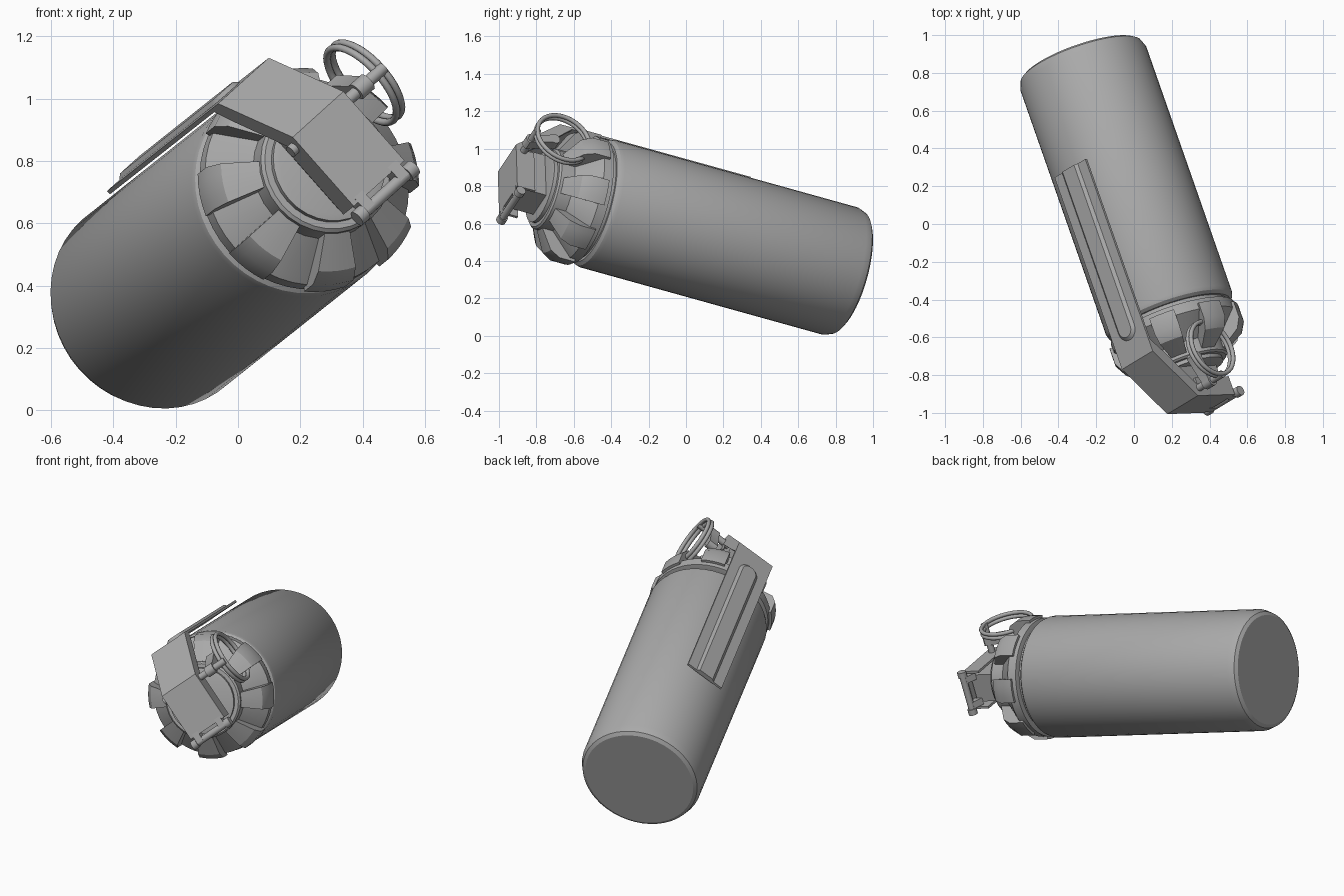
import bpy, bmesh, math
from mathutils import Matrix, Vector

if "Cube" in bpy.data.objects:
    bpy.data.objects.remove(bpy.data.objects["Cube"])

# Canister frame: local x = across the lever, y = towards the lever, z = along the body to the fuse
F = Vector((0.3195, -0.913, 0.2538)).normalized()
U = Vector((-0.662, -0.024, 0.749))
U = (U - U.dot(F) * F).normalized()
W = U.cross(F)
FRAME = Matrix((W, U, F)).transposed().to_4x4()
FRAME.translation = (0.02, 0, 0.575)

grey = bpy.data.materials.new("plain_grey")
grey.diffuse_color = (0.4, 0.4, 0.4, 1)
grey.use_nodes = True
grey.node_tree.nodes["Principled BSDF"].inputs["Base Color"].default_value = grey.diffuse_color


def finish(bm, name, bevel=0.0, angle=30):
    bmesh.ops.recalc_face_normals(bm, faces=bm.faces)
    me = bpy.data.meshes.new(name)
    bm.to_mesh(me)
    bm.free()
    ob = bpy.data.objects.new(name, me)
    bpy.context.collection.objects.link(ob)
    me.materials.append(grey)
    ob.matrix_world = FRAME
    if bevel:
        m = ob.modifiers.new("bevel", 'BEVEL')
        m.width, m.segments = bevel, 2
    bpy.ops.object.select_all(action='DESELECT')
    ob.select_set(True)
    bpy.context.view_layer.objects.active = ob
    bpy.ops.object.shade_smooth_by_angle(angle=math.radians(angle))
    return ob


def sweep(bm, profile, start=0.0, span=360.0, steps=48):
    """Sweep a closed (radius, z) outline about the axis; part sweeps get end caps."""
    full = span >= 360
    rings = []
    for i in range(steps if full else steps + 1):
        a = math.radians(start + span * i / steps)
        rings.append([bm.verts.new((r * math.cos(a), r * math.sin(a), z)) for r, z in profile])
    pairs = list(zip(rings, rings[1:])) + ([(rings[-1], rings[0])] if full else [])
    n = len(profile)
    for a, b in pairs:
        for i in range(n):
            j = (i + 1) % n
            bm.faces.new((a[i], a[j], b[j], b[i]))
    if not full:
        bm.faces.new(rings[0])
        bm.faces.new(rings[-1])


def turned(name, profile, steps=48):
    """Solid of revolution from an open (radius, z) outline, capped at both ends."""
    bm = bmesh.new()
    rings = [[bm.verts.new((r * math.cos(math.tau * i / steps), r * math.sin(math.tau * i / steps), z))
              for i in range(steps)] for r, z in profile]
    for a, b in zip(rings, rings[1:]):
        for i in range(steps):
            j = (i + 1) % steps
            bm.faces.new((a[i], a[j], b[j], b[i]))
    bm.faces.new(rings[0])
    bm.faces.new(rings[-1])
    return finish(bm, name)


def slab(name, outline, x0, x1, bevel=0.0):
    """Extrude a (y, z) outline from x0 to x1."""
    bm = bmesh.new()
    f = bm.faces.new([bm.verts.new((x0, y, z)) for y, z in outline])
    g = bmesh.ops.extrude_face_region(bm, geom=[f])["geom"]
    bmesh.ops.translate(bm, vec=(x1 - x0, 0, 0), verts=[v for v in g if isinstance(v, bmesh.types.BMVert)])
    return finish(bm, name, bevel)


def rod(name, y, z, x0, x1, r):
    """Cylinder lying across the lever."""
    return slab(name, [(y + r * math.cos(math.tau * i / 16), z + r * math.sin(math.tau * i / 16))
                       for i in range(16)], x0, x1)


# Canister with rolled edges, groove and collar
turned("canister", [(0.318, -0.953), (0.338, -0.94), (0.353, -0.90), (0.353, 0.515),
                    (0.347, 0.535), (0.33, 0.55), (0.315, 0.55)])
turned("groove", [(0.315, 0.54), (0.315, 0.585)])
turned("collar", [(0.32, 0.57), (0.345, 0.575), (0.345, 0.63), (0.33, 0.645), (0.22, 0.75), (0.2, 0.75)])

# Eight teeth round the cap
bm = bmesh.new()
tooth = [(0.20, 0.60), (0.36, 0.60), (0.36, 0.69), (0.33, 0.745), (0.22, 0.81), (0.20, 0.81)]
for k in range(8):
    sweep(bm, tooth, -33 - 11.25 + 45 * k, 22.5, 4)
finish(bm, "cap_teeth")

# Fuse neck and head
turned("fuse_neck", [(0.222, 0.74), (0.222, 0.825), (0.212, 0.835), (0.19, 0.835), (0.19, 0.855), (0.17, 0.86)], 32)
slab("fuse_head", [(-0.125, 0.84), (0.16, 0.84), (0.16, 0.98), (0.12, 1.02), (-0.125, 1.02)], -0.085, 0.085)

# Safety lever: bent strip, side flanges and raised rib
T = 0.014
slab("safety_lever", [(0.382, -0.333), (0.38, 0.78), (0.146, 1.045), (-0.15, 1.045), (-0.15, 1.045 - T),
                      (0.14, 1.045 - T), (0.38 - T, 0.775), (0.382 - T, -0.333)], -0.12, 0.12)
for s in (-1, 1):
    x0, x1 = s * 0.12, s * 0.106
    slab("lever_flange", [(0.12, 1.04), (-0.15, 1.04), (-0.15, 0.94), (0.12, 0.94)], x0, x1)
    slab("lever_cheek", [(0.378, 0.70), (0.378, 0.78), (0.146, 1.04), (0.12, 1.04), (0.12, 0.98),
                         (0.30, 0.78)], x0, x1)
bm = bmesh.new()
rib = []
for half, y in ((0.062, 0.381), (0.045, 0.396)):
    pts = [(-half, -0.333)] + [(-half * math.cos(math.pi * i / 12), 0.60 + half * math.sin(math.pi * i / 12))
                               for i in range(13)] + [(half, -0.333)]
    rib.append([bm.verts.new((x, y, z)) for x, z in pts])
for i in range(len(rib[0])):
    j = (i + 1) % len(rib[0])
    bm.faces.new((rib[0][i], rib[0][j], rib[1][j], rib[1][i]))
bm.faces.new(rib[0])
bm.faces.new(rib[1])
finish(bm, "lever_rib")

# Hinge pin with thicker ends and its hooks
rod("hinge_pin", -0.187, 1.03, -0.13, 0.13, 0.02)
for s in (-1, 1):
    rod("hinge_pin_end", -0.187, 1.03, s * 0.10, s * 0.135, 0.027)
    slab("hinge_hook", [(-0.13, 1.045), (-0.19, 1.05), (-0.19, 1.01), (-0.13, 0.98)], s * 0.06, s * 0.10)

# Pull pin with a rounded link plate
rod("pull_pin", 0.115, 1.0, -0.14, 0.30, 0.02)
link = []
for cy, cz, a0 in ((0.115, 1.0, -20), (0.165, 0.865, 160)):
    link += [(cy + 0.032 * math.cos(math.radians(a0 + 180 * i / 8)),
              cz + 0.032 * math.sin(math.radians(a0 + 180 * i / 8))) for i in range(9)]
slab("pull_link", link, 0.17, 0.225)

# Split pull ring made of two coils
for k, x in enumerate((0.272, 0.296)):
    bm = bmesh.new()
    circle = [(0.152 + 0.012 * math.cos(math.tau * i / 10), 0.012 * math.sin(math.tau * i / 10)) for i in range(10)]
    sweep(bm, circle, steps=40)
    bm.transform(Matrix.Translation((x, 0.117, 0.846)) @ Matrix.Rotation(math.pi / 2, 4, 'Y'))
    finish(bm, "pull_ring_coil", angle=60)
